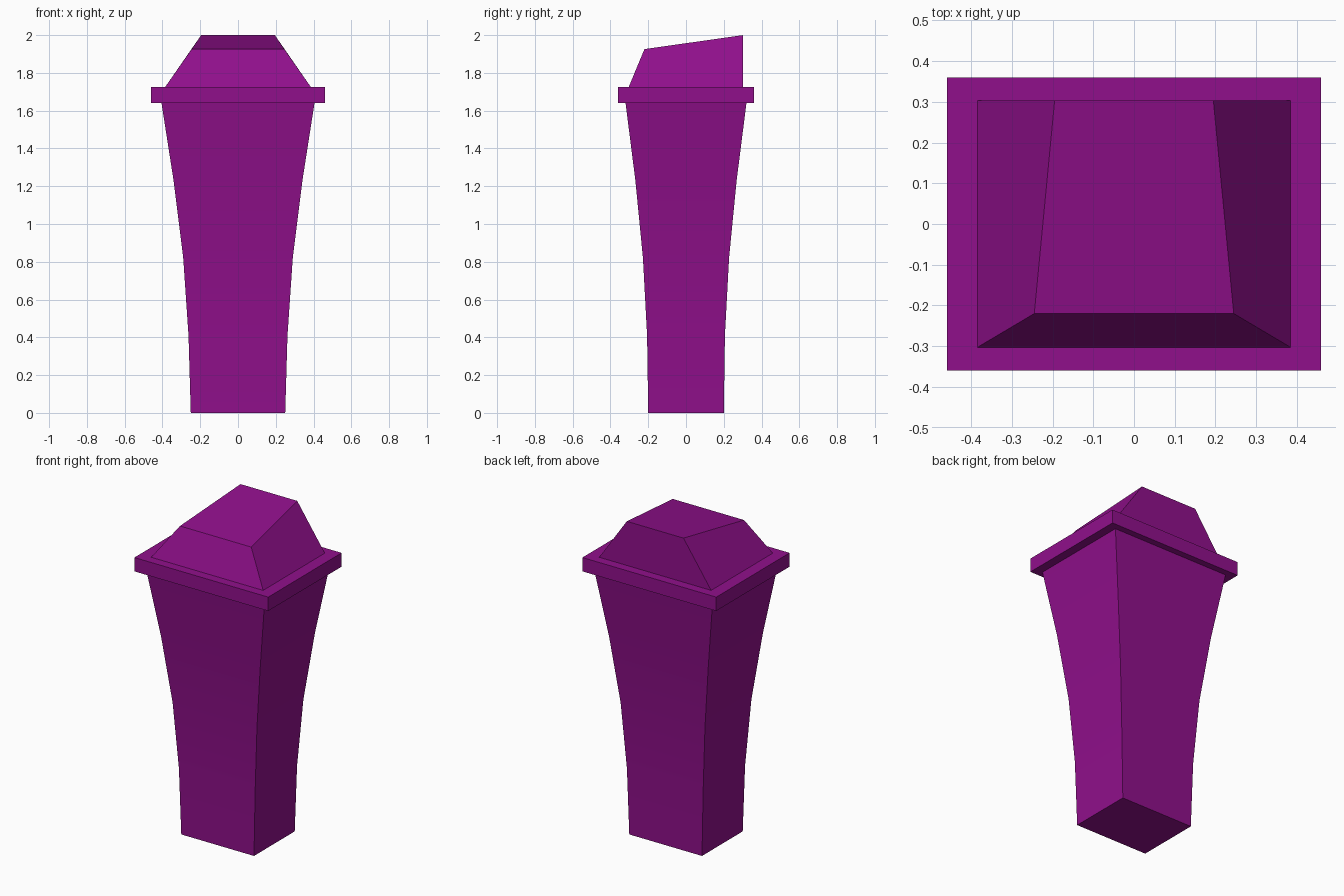
import bpy
import bmesh

cube = bpy.data.objects.get("Cube")
if cube:
    bpy.data.objects.remove(cube, do_unlink=True)

purple = bpy.data.materials.new("deep_purple")
purple.use_nodes = True
COLOUR = (0.28, 0.005, 0.26, 1)
purple.diffuse_color = COLOUR
bsdf = next(n for n in purple.node_tree.nodes if n.type == 'BSDF_PRINCIPLED')
bsdf.inputs["Base Color"].default_value = COLOUR


def rect(hx, hy, z):
    """Rectangular ring centred on the z axis."""
    return [(-hx, -hy, z), (hx, -hy, z), (hx, hy, z), (-hx, hy, z)]


def loft(name, rings, smooth=False):
    """Closed solid skinned through four-cornered rings."""
    bm = bmesh.new()
    loops = [[bm.verts.new(p) for p in ring] for ring in rings]
    for low, high in zip(loops, loops[1:]):
        for i in range(4):
            j = (i + 1) % 4
            bm.faces.new((low[i], low[j], high[j], high[i]))
    bm.faces.new(reversed(loops[0]))
    bm.faces.new(loops[-1])
    bmesh.ops.recalc_face_normals(bm, faces=bm.faces)
    mesh = bpy.data.meshes.new(name)
    bm.to_mesh(mesh)
    bm.free()
    mesh.materials.append(purple)
    obj = bpy.data.objects.new(name, mesh)
    bpy.context.collection.objects.link(obj)
    if smooth:
        bpy.ops.object.select_all(action='DESELECT')
        obj.select_set(True)
        bpy.context.view_layer.objects.active = obj
        bpy.ops.object.shade_smooth_by_angle()
    return obj


# Flaring square column
profile = [(0.25, 0.2, 0), (0.262, 0.206, 0.41), (0.29, 0.228, 0.82),
           (0.341, 0.268, 1.23), (0.405, 0.32, 1.64)]
loft("flared_column", [rect(*p) for p in profile], smooth=True)

# Overhanging rim slab
loft("rim_slab", [rect(0.46, 0.36, 1.64), rect(0.46, 0.36, 1.726)])

# Cap with sloping sides, an upright back and a top that rises to the back
cap_top = [(-0.245, -0.22, 1.926), (0.245, -0.22, 1.926),
           (0.195, 0.303, 2), (-0.195, 0.303, 2)]
loft("sloped_cap", [rect(0.385, 0.303, 1.726), cap_top])
